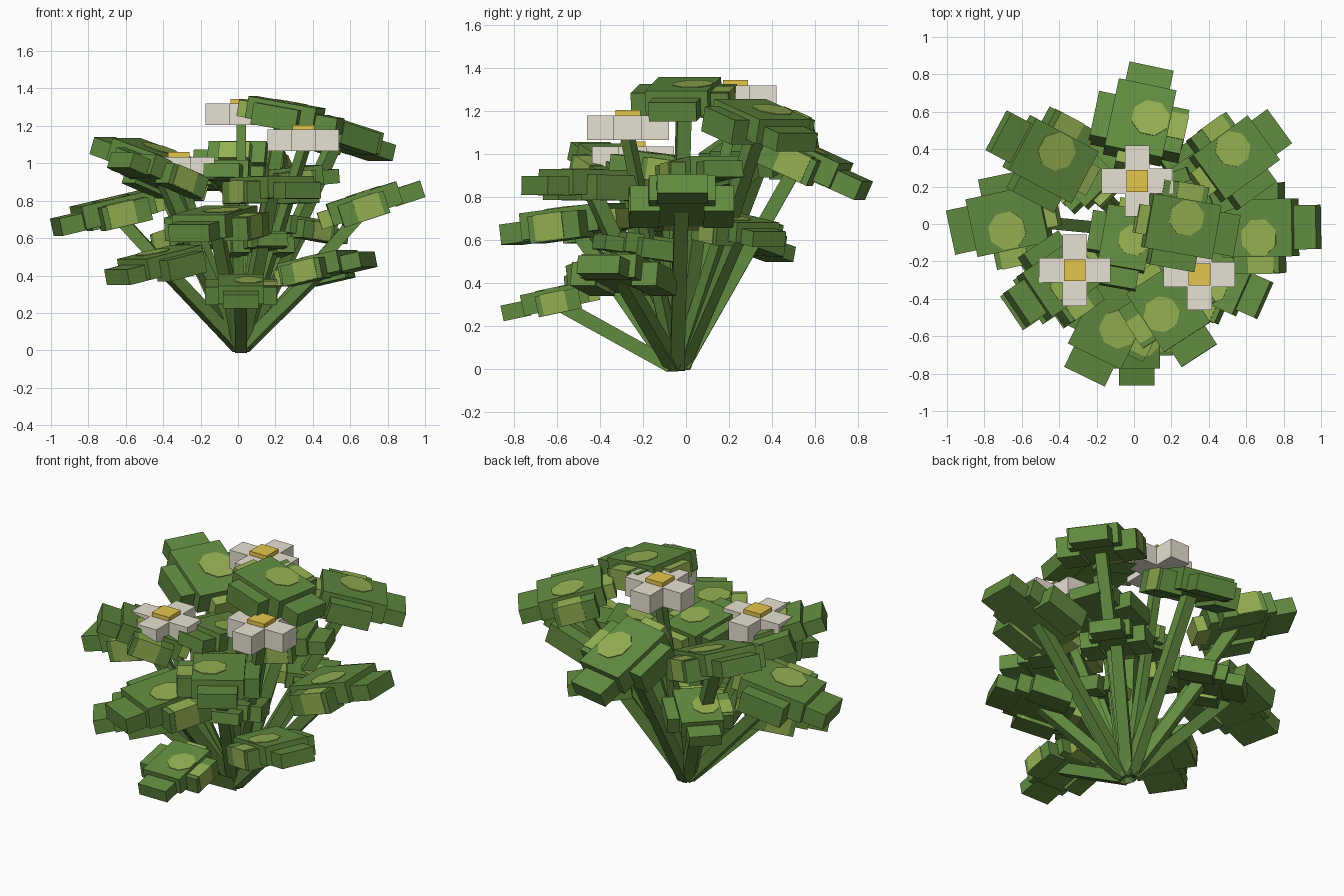
import bpy, bmesh, math
from mathutils import Matrix, Vector

if "Cube" in bpy.data.objects:
    bpy.data.objects.remove(bpy.data.objects["Cube"])


def material(name, r, g, b):
    lin = [((c / 255 + 0.055) / 1.055) ** 2.4 for c in (r, g, b)]
    m = bpy.data.materials.new(name)
    m.diffuse_color = (*lin, 1)
    m.use_nodes = True
    m.node_tree.nodes["Principled BSDF"].inputs["Base Color"].default_value = m.diffuse_color
    return m


GREEN = material("leaf green", 98, 139, 64)
LIGHT = material("light leaf green", 148, 176, 82)
WHITE = material("petal white", 235, 229, 214)
YELLOW = material("flower yellow", 228, 198, 76)


def box(bm, lo, hi, mat=0):
    """Axis-aligned box between two corners."""
    lo, hi = Vector(lo), Vector(hi)
    size = hi - lo
    m = Matrix.Translation((lo + hi) / 2) @ Matrix.Diagonal((*size, 1))
    verts = bmesh.ops.create_cube(bm, size=1, matrix=m)["verts"]
    for f in {f for v in verts for f in v.link_faces}:
        f.material_index = mat


def finish(bm, name, mats, matrix=None):
    mesh = bpy.data.meshes.new(name)
    bm.to_mesh(mesh)
    bm.free()
    for m in mats:
        mesh.materials.append(m)
    ob = bpy.data.objects.new(name, mesh)
    if matrix:
        ob.matrix_world = matrix
    bpy.context.collection.objects.link(ob)


def stem(name, end, width=0.065):
    """Straight square stalk from the crown at the ground."""
    end = Vector(end)
    start = Vector((0.015 + 0.02 * end.x, -0.04 + 0.05 * end.y, 0.015))
    d = end - start
    bm = bmesh.new()
    box(bm, (-width / 2, -width / 2, 0), (width / 2, width / 2, d.length))
    # side axis kept level so the stalk faces up and out
    z = d.normalized()
    x = z.cross(Vector((0, 0, 1))).normalized()
    y = z.cross(x)
    rot = Matrix((x, y, z)).transposed().to_4x4()
    finish(bm, name, [GREEN], Matrix.Translation(start) @ rot)


def leaf(i, pos, yaw, pitch, scale=1, side=1):
    """Blocky three-lobed leaf pointing along local +x, with painted patches."""
    bm = bmesh.new()
    box(bm, (-0.24, -0.15, -0.06), (0.14, 0.15, 0.06))            # middle
    box(bm, (0.10, -0.115, -0.065), (0.26, 0.115, 0.025))         # tip
    for s in (-1, 1):                                             # side lobes
        v = sorted((s * 0.10, s * 0.235))
        box(bm, (-0.19, v[0], -0.085), (0.06, v[1], 0.035))
    box(bm, (-0.30, -0.08, -0.06), (-0.22, 0.08, 0.03), 1)        # pale base
    v = sorted((side * 0.10, side * 0.239))                       # pale band on one lobe
    box(bm, (-0.11, v[0], -0.080), (0.03, v[1], 0.039), 1)
    # pale patch on top, an eight-sided plate
    m = Matrix.Translation((-0.04, side * 0.05, 0.0615)) @ Matrix.Rotation(math.pi / 8, 4, 'Z')
    plate = bmesh.ops.create_cone(bm, cap_ends=True, segments=8, radius1=0.1,
                                  radius2=0.1, depth=0.005, matrix=m)["verts"]
    for f in {f for vert in plate for f in vert.link_faces}:
        f.material_index = 1
    mat = (Matrix.Translation(pos) @ Matrix.Rotation(math.radians(yaw), 4, 'Z')
           @ Matrix.Rotation(math.radians(-pitch), 4, 'Y') @ Matrix.Scale(scale, 4))
    finish(bm, f"leaf_{i}", [GREEN, LIGHT], mat)
    stem(f"leaf_stem_{i}", mat @ Vector((-0.06, 0, -0.03)))


def flower(i, x, y, z):
    """Cross of four square petals with a raised yellow centre."""
    bm = bmesh.new()
    box(bm, (-0.0625, -0.0625, 0), (0.0625, 0.0625, 0.115))
    for k in range(4):
        c, s = round(math.cos(k * math.pi / 2)), round(math.sin(k * math.pi / 2))
        cx, cy = c * 0.125, s * 0.125
        box(bm, (cx - 0.066, cy - 0.066, 0), (cx + 0.066, cy + 0.066, 0.115))
    box(bm, (-0.058, -0.058, 0.10), (0.058, 0.058, 0.14), 1)
    finish(bm, f"flower_{i}", [WHITE, YELLOW], Matrix.Translation((x, y, z)))
    stem(f"flower_stem_{i}", (x, y, z + 0.01), 0.05)


# leaves: position, heading, tip-up angle, scale, side carrying the pale band
LEAVES = [
    ((0.04, 0.59, 0.96), 78, -24, 1.05, -1),     # back
    ((0.575, 0.375, 1.14), 36, -15, 0.98, 1),    # back right, high
    ((0.725, -0.02, 0.80), 1, 18, 1.03, -1),     # right
    ((0.475, -0.31, 0.455), -24, 12, 0.93, -1),  # front right, low
    ((0.21, -0.49, 0.87), -57, 1, 0.98, -1),     # front right, high
    ((0.015, -0.65, 0.32), -90, -12, 0.82, 1),   # front, low
    ((-0.145, -0.57, 0.68), -116, -7, 1.05, 1),  # front left
    ((-0.45, -0.34, 0.46), -146, -12, 0.95, -1), # left, low
    ((-0.715, 0.01, 0.74), 192, -13, 1.05, 1),   # left
    ((-0.49, 0.37, 1.03), 152, 18, 1.05, -1),    # back left, high
    ((0.30, -0.02, 1.26), -10, -10, 0.98, 1),    # top
    ((-0.30, 0.30, 0.60), 135, -14, 0.8, 1),     # back left, inner
    ((0.37, 0.27, 0.65), 35, -8, 0.8, -1),       # back right, inner
    ((-0.05, -0.12, 0.95), -100, 8, 0.85, 1),    # centre, inner
    ((-0.43, -0.32, 0.95), -146, 20, 0.95, 1),   # front left, high
    ((0.30, 0.10, 0.93), 20, 5, 0.85, -1),       # right, inner
    ((0.12, -0.22, 0.58), -70, 8, 0.75, -1),     # front, inner
]
for n, spec in enumerate(LEAVES, 1):
    leaf(n, *spec)

FLOWERS = [(0.017, 0.23, 1.205), (0.35, -0.27, 1.065), (-0.317, -0.247, 0.92)]
for n, spec in enumerate(FLOWERS, 1):
    flower(n, *spec)
